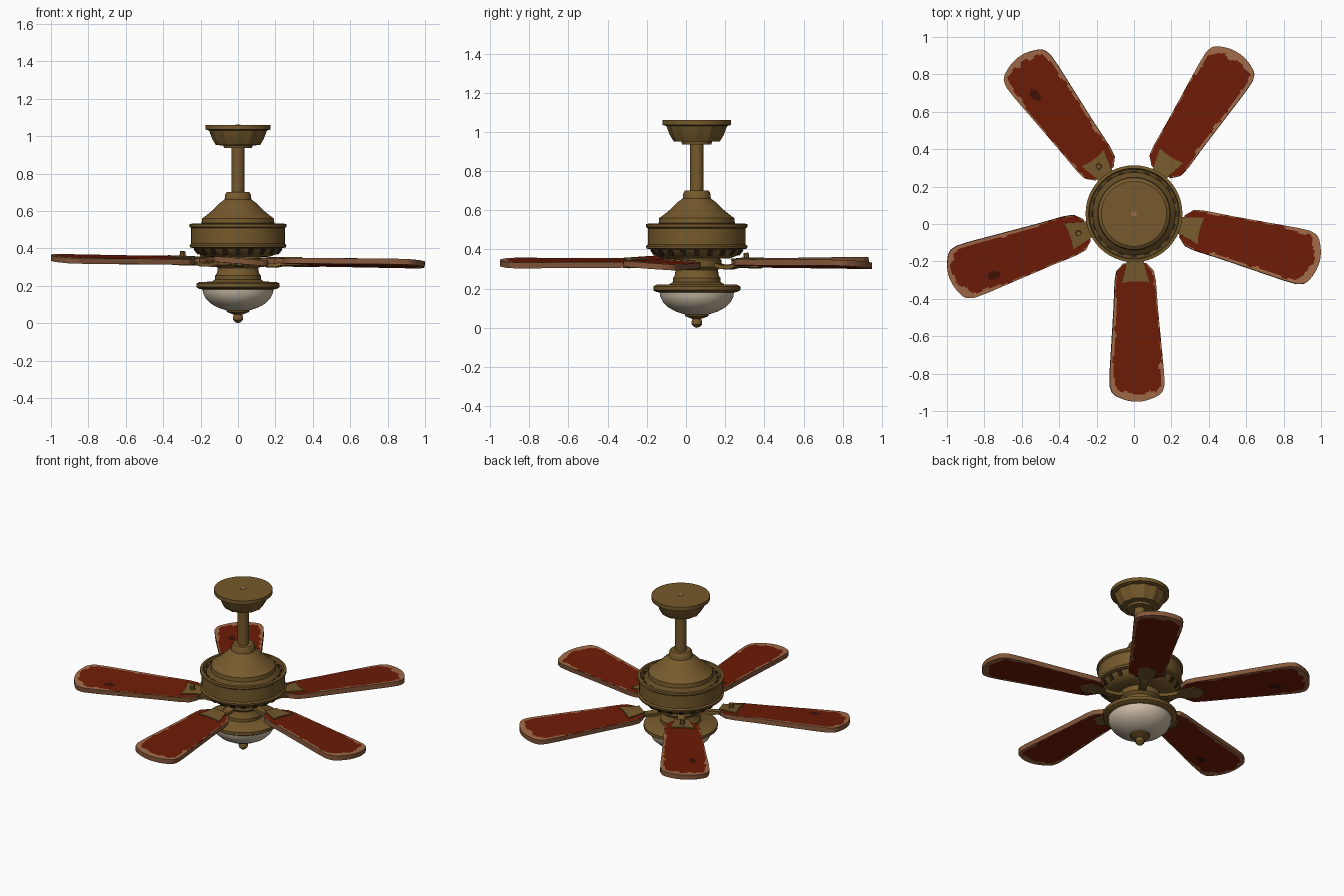
import bpy, bmesh, math
from mathutils import Matrix, Vector, noise

cube = bpy.data.objects.get("Cube")
if cube:
    bpy.data.objects.remove(cube)

CY = 0.055  # the shaft sits slightly behind the middle


def material(name, rgb):
    m = bpy.data.materials.new(name)
    m.use_nodes = True
    m.diffuse_color = (*rgb, 1)
    bsdf = m.node_tree.nodes["Principled BSDF"]
    bsdf.inputs["Base Color"].default_value = (*rgb, 1)
    bsdf.inputs["Roughness"].default_value = 0.8
    return m


BRASS = material("aged brass", (0.18, 0.102, 0.025))
GRIME = material("grimy brass", (0.125, 0.07, 0.018))
DARK = material("dark brass", (0.035, 0.02, 0.007))
RED = material("red paint", (0.155, 0.011, 0.002))
KNOT = material("dark knot", (0.05, 0.006, 0.002))
TAN = material("worn wood", (0.35, 0.145, 0.065))
WOOD = material("wood edge", (0.23, 0.095, 0.042))
GLASS = material("frosted glass", (0.6, 0.51, 0.385))


def finish(name, bm, mats, matrix=None, smooth=True):
    bmesh.ops.remove_doubles(bm, verts=bm.verts, dist=1e-5)
    bmesh.ops.recalc_face_normals(bm, faces=bm.faces)
    mesh = bpy.data.meshes.new(name)
    bm.to_mesh(mesh)
    bm.free()
    ob = bpy.data.objects.new(name, mesh)
    bpy.context.collection.objects.link(ob)
    for m in mats:
        mesh.materials.append(m)
    ob.matrix_world = matrix or Matrix.Translation((0, CY, 0))
    if smooth:
        bpy.ops.object.select_all(action='DESELECT')
        ob.select_set(True)
        bpy.context.view_layer.objects.active = ob
        bpy.ops.object.shade_smooth_by_angle(angle=math.radians(35))
    return ob


def lathe(name, profile, mat, sides=48, flutes=0, depth=0.0):
    """Revolve (radius, height) points, optionally scalloping the inner points."""
    bm = bmesh.new()
    rings = []
    for i, (r, z) in enumerate(profile):
        ring = []
        for k in range(sides):
            a = math.tau * k / sides
            s = 1 - depth * abs(math.sin(a * flutes / 2)) if flutes and 2 < i < 6 else 1
            ring.append(bm.verts.new((r * s * math.cos(a), r * s * math.sin(a), z)))
        rings.append(ring)
    for a, b in zip(rings, rings[1:]):
        for k in range(sides):
            n = (k + 1) % sides
            bm.faces.new((a[k], a[n], b[n], b[k]))
    return finish(name, bm, [mat])


def box(bm, size, matrix):
    bmesh.ops.create_cube(bm, size=1, matrix=matrix @ Matrix.Diagonal((*size, 1)))


# Ceiling mount and rod
lathe("ceiling_canopy", [(0, 1.06), (.175, 1.06), (.175, 1.036), (.155, 1.03), (.138, .985),
                         (.118, .952), (.078, .95), (.075, .936), (0, .936)],
      BRASS, sides=96, flutes=12, depth=.05)
lathe("down_rod", [(.034, .95), (.034, .68)], BRASS, sides=24)
chip = bmesh.new()
box(chip, (.026, .026, .004), Matrix.Translation((0, 0, 1.06)))
finish("canopy_chip", chip, [TAN], smooth=False)

# Motor housing with a recessed top
lathe("motor_cover", [(0, .7), (.06, .7), (.068, .69), (.072, .66), (.1, .64), (.14, .6),
                      (.18, .568), (.192, .56), (.195, .53)], BRASS)
lathe("housing_groove", [(.19, .538), (.222, .512), (.238, .515)], GRIME)
lathe("motor_housing", [(.238, .515), (.243, .532), (.259, .53),
                        (.259, .515), (.25, .508), (.25, .425), (.259, .418), (.257, .405),
                        (.235, .4), (.215, .372), (.17, .355), (0, .352)], BRASS)
lathe("hub", [(.11, .36), (.125, .345), (.125, .31), (.108, .295), (.113, .265), (.122, .255),
              (.122, .232), (.1, .225)], BRASS)

# Light kit
lathe("light_ring", [(0, .235), (.12, .235), (.14, .222), (.205, .22), (.222, .212), (.222, .192),
                     (.205, .182), (.18, .18), (0, .19)], BRASS)
lathe("glass_bowl", [(.19, .186), (.187, .16), (.172, .13), (.145, .104), (.105, .082),
                     (.06, .068), (0, .064)], GLASS)
lathe("finial", [(.05, .078), (.062, .072), (.06, .06), (.035, .05), (.022, .045), (.028, .03),
                 (.026, .016), (.014, .004), (0, 0)], BRASS, sides=24)

# Vent slots beneath the housing and the studs in its top groove
slots, studs = bmesh.new(), bmesh.new()
for k in range(20):
    turn = Matrix.Rotation(math.tau * k / 20, 4, 'Z')
    box(slots, (.034, .026, .008), turn @ Matrix.Translation((.225, 0, .384))
        @ Matrix.Rotation(math.radians(-54), 4, 'Y'))
    box(studs, (.011, .034, .008), turn @ Matrix.Translation((.226, 0, .515)))
finish("vent_slots", slots, [DARK], smooth=False)
finish("groove_studs", studs, [DARK], smooth=False)

# Blade plan: distance from shaft and half width
OUTLINE = [(.265, .06), (.305, .1), (.36, .11), (.5, .118), (.85, .145), (.93, .147),
           (.97, .136), (.99, .118), (1.0, .1)]


def half_width(r):
    for (r0, w0), (r1, w1) in zip(OUTLINE, OUTLINE[1:]):
        if r <= r1:
            return w0 + (w1 - w0) * (r - r0) / (r1 - r0)
    return OUTLINE[-1][1]


def blade(name, length, knot, seed, matrix):
    bm = bmesh.new()
    rows, cols = 80, 32
    start = OUTLINE[0][0]
    grid = []
    for i in range(rows + 1):
        u = i / rows
        w = half_width(start + (1 - start) * u)
        row = []
        for j in range(cols + 1):
            v = 2 * j / cols - 1
            x = start + (length - start) * u - .025 * v * v * u ** 4
            row.append(bm.verts.new((x, w * v, 0)))
        grid.append(row)
    for i in range(rows):
        for j in range(cols):
            f = bm.faces.new((grid[i][j], grid[i + 1][j], grid[i + 1][j + 1], grid[i][j + 1]))
            c = f.calc_center_median()
            # Paint is worn away in a ragged band, widest at the tip corners
            ragged = noise.noise(Vector((c.x * 24, c.y * 24, seed * 7.3)))
            tip = length - c.x < .036 + .03 * ragged + 2.4 * c.y * c.y
            band = .02 if c.x > .8 else (.016 if c.y < 0 and c.x > .45 else .006)
            side = half_width(c.x) - abs(c.y) < band + .012 * ragged
            if tip or side:
                f.material_index = 2
            elif knot and ((c.x - .82) / .035) ** 2 + ((c.y - knot) / .022) ** 2 < 1 + ragged:
                f.material_index = 1
    # The rim offset lands every edge face on the bare wood slot
    ob = finish(name, bm, [RED, KNOT, TAN, WOOD], matrix, smooth=False)
    mod = ob.modifiers.new("thickness", 'SOLIDIFY')
    mod.thickness, mod.offset = .03, 0
    mod.material_offset_rim = 3


def plate(bm, points, z, thick):
    """Flat mirrored plate from (x, half width) points."""
    loop = [(x, y) for x, y in points] + [(x, -y) for x, y in reversed(points)]
    f = bm.faces.new([bm.verts.new((x, y, z)) for x, y in loop])
    ext = bmesh.ops.extrude_face_region(bm, geom=[f])
    bmesh.ops.translate(bm, vec=(0, 0, thick),
                        verts=[e for e in ext["geom"] if isinstance(e, bmesh.types.BMVert)])


def bracket(name, matrix, raised):
    bm = bmesh.new()
    plate(bm, [(.25, .045), (.28, .05), (.37, .074), (.362, .03)], .014, .008)
    plate(bm, [(.24, .03), (.29, .05), (.35, .06), (.39, .015)], -.022, .01)
    # Arm dipping from the hub out to the blade
    path = [Vector((x, 0, z)) for x, z in ((.1, -.005), (.16, -.02), (.21, -.02), (.27, -.008))]
    for a, b in zip(path, path[1:]):
        d = b - a
        box(bm, (d.length + .012, .045, .02), Matrix.Translation((a + b) / 2)
            @ d.to_track_quat('X', 'Z').to_matrix().to_4x4())
    if raised:
        bmesh.ops.create_cone(bm, cap_ends=True, segments=10, radius1=.016, radius2=.014,
                              depth=.03, matrix=Matrix.Translation((.315, 0, .034)))
    finish(name, bm, [BRASS], matrix, smooth=False)


# Five blades with their brackets: angle, length, raised screw, sideways place of the knot
BLADES = [(-89, 1.005, 0, 0), (-14.5, 1.025, 0, 0), (57, 1.025, 0, 0),
          (126.5, 1.04, 1, .05), (199, 1.045, 1, .065)]
for n, (angle, length, raised, knot) in enumerate(BLADES, 1):
    place = (Matrix.Translation((0, CY, .331))
             @ Matrix.Rotation(math.radians(.8), 4, 'Y')
             @ Matrix.Rotation(math.radians(angle), 4, 'Z')
             @ Matrix.Rotation(math.radians(-4), 4, 'X'))
    blade(f"blade_{n}", length, knot, n, place)
    bracket(f"blade_bracket_{n}", place, raised)
